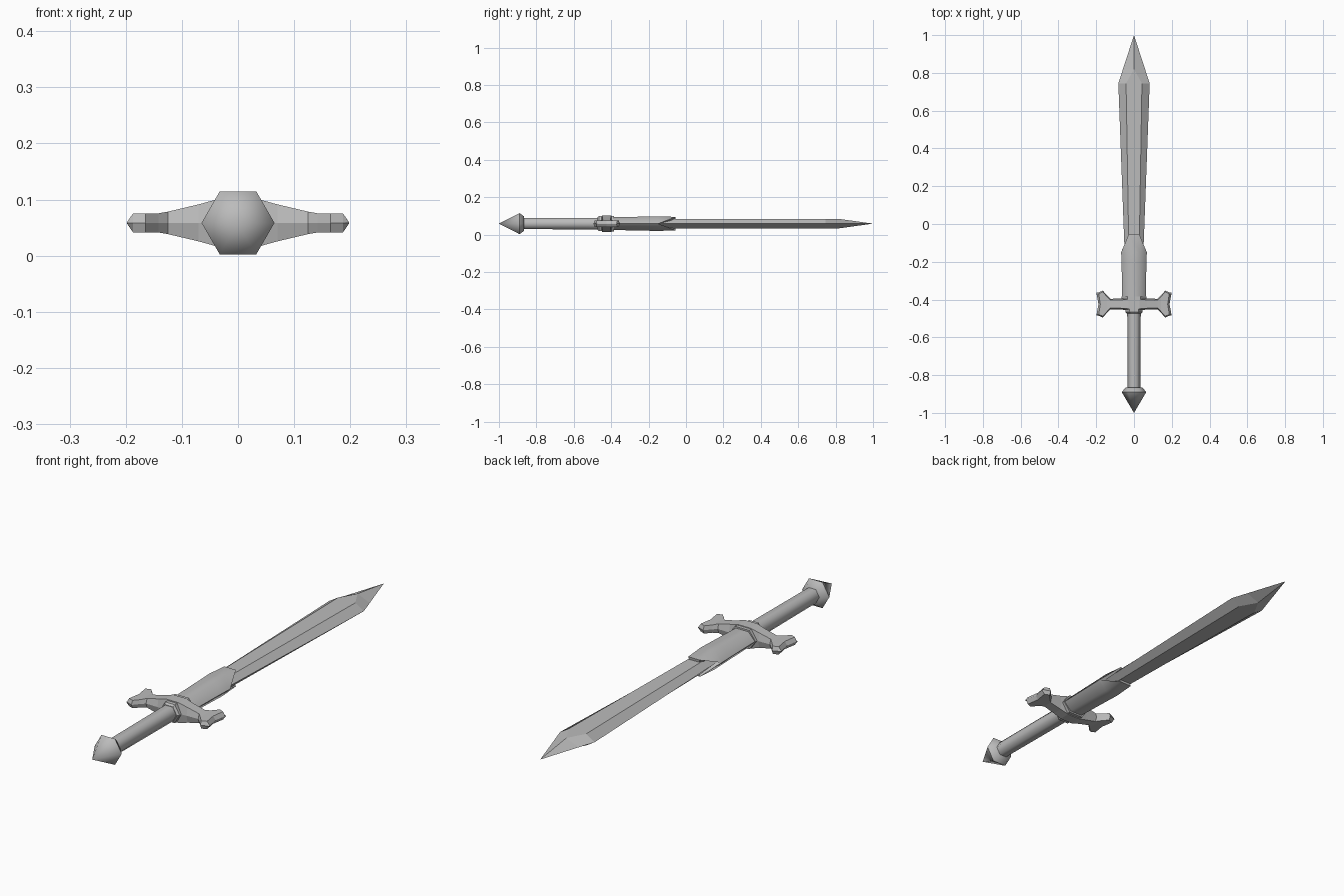
import bpy, bmesh, math

cube = bpy.data.objects.get("Cube")
if cube:
    bpy.data.objects.remove(cube, do_unlink=True)

MID = 0.0585  # height of the sword's centre line

steel = bpy.data.materials.new("grey steel")
steel.use_nodes = True
grey = (0.5, 0.5, 0.5, 1)
steel.diffuse_color = grey
steel.node_tree.nodes["Principled BSDF"].inputs["Base Color"].default_value = grey


def loft(name, rings, smooth=None):
    """Skin a list of point rings, close both ends."""
    bm = bmesh.new()
    rows = [[bm.verts.new((x, y, z + MID)) for x, y, z in r] for r in rings]
    n = len(rows[0])
    for a, b in zip(rows, rows[1:]):
        for i in range(n):
            j = (i + 1) % n
            bm.faces.new((a[i], a[j], b[j], b[i]))
    bm.faces.new(rows[0])
    bm.faces.new(rows[-1])
    bmesh.ops.remove_doubles(bm, verts=bm.verts, dist=0.0002)
    bmesh.ops.recalc_face_normals(bm, faces=bm.faces)
    me = bpy.data.meshes.new(name)
    bm.to_mesh(me)
    bm.free()
    ob = bpy.data.objects.new(name, me)
    bpy.context.collection.objects.link(ob)
    me.materials.append(steel)
    if smooth:
        bpy.ops.object.select_all(action='DESELECT')
        ob.select_set(True)
        bpy.context.view_layer.objects.active = ob
        bpy.ops.object.shade_smooth_by_angle(angle=math.radians(smooth))
    return ob


def hexagon(edge_y, flat_y, width, flat, height):
    """Six-sided section: side edges at mid height, flats above and below."""
    return [(width, edge_y, 0), (flat, flat_y, height), (-flat, flat_y, height),
            (-width, edge_y, 0), (-flat, flat_y, -height), (flat, flat_y, -height)]


def turned(name, profile, smooth):
    """Regular six-sided part from (y, radius) pairs."""
    return loft(name, [hexagon(y, y, r, r / 2, r * 0.866) for y, r in profile], smooth)


# Handle
turned("pommel", [(-1, 0), (-0.89, 0.065), (-0.866, 0.045)], 62)
turned("grip", [(-0.875, 0.034), (-0.43, 0.036)], 62)
turned("grip_collar", [(-0.474, 0.038), (-0.466, 0.046), (-0.44, 0.046)], 30)


# Cross guard: thick centre, thin flared ends with bevelled rims
def guard_ring(side_x, centre_x, half, height, bevel=0.007):
    y0, inner = -0.424, half - bevel
    return [(side_x, y0 + half, 0), (side_x, y0 + inner, height),
            (centre_x, y0, height), (side_x, y0 - inner, height),
            (side_x, y0 - half, 0), (side_x, y0 - inner, -height),
            (centre_x, y0, -height), (side_x, y0 - inner * -1, -height)][:5] + [
            (side_x, y0 - inner, -height), (centre_x, y0, -height),
            (side_x, y0 + inner, -height)]


half_guard = [(0.03, 0.03, 0.032, 0.044), (0.07, 0.07, 0.029, 0.033),
              (0.125, 0.125, 0.028, 0.02), (0.142, 0.142, 0.045, 0.017),
              (0.165, 0.16, 0.071, 0.017), (0.187, 0.178, 0.062, 0.017),
              (0.198, 0.188, 0.06, 0.001)]
mirrored = [(-a, -b, h, z) for a, b, h, z in reversed(half_guard)]
loft("cross_guard", [guard_ring(*s) for s in mirrored + half_guard])

# Collar and sleeve holding the blade, notched at the sides
loft("sleeve_collar", [hexagon(y, y, 0.065, 0.034, 0.041) for y in (-0.41, -0.384)])
loft("blade_sleeve", [
    hexagon(-0.39, -0.39, 0.062, 0.03, 0.034),
    hexagon(-0.2, -0.2, 0.066, 0.032, 0.038),
    hexagon(-0.15, -0.15, 0.068, 0.033, 0.039),
    hexagon(-0.148, -0.055, 0.067, 0.028, 0.036),
    hexagon(-0.148, -0.057, 0.046, 0.024, 0.022),
    hexagon(-0.2, -0.2, 0.046, 0.024, 0.022)], 50)

# Blade: flat middle, bevelled edges, pointed tip
loft("blade", [
    hexagon(-0.22, -0.22, 0.047, 0.026, 0.025),
    hexagon(0.745, 0.745, 0.083, 0.042, 0.025),
    hexagon(0.82, 0.82, 0.0585, 0, 0.025),
    hexagon(1, 1, 0, 0, 0)])
